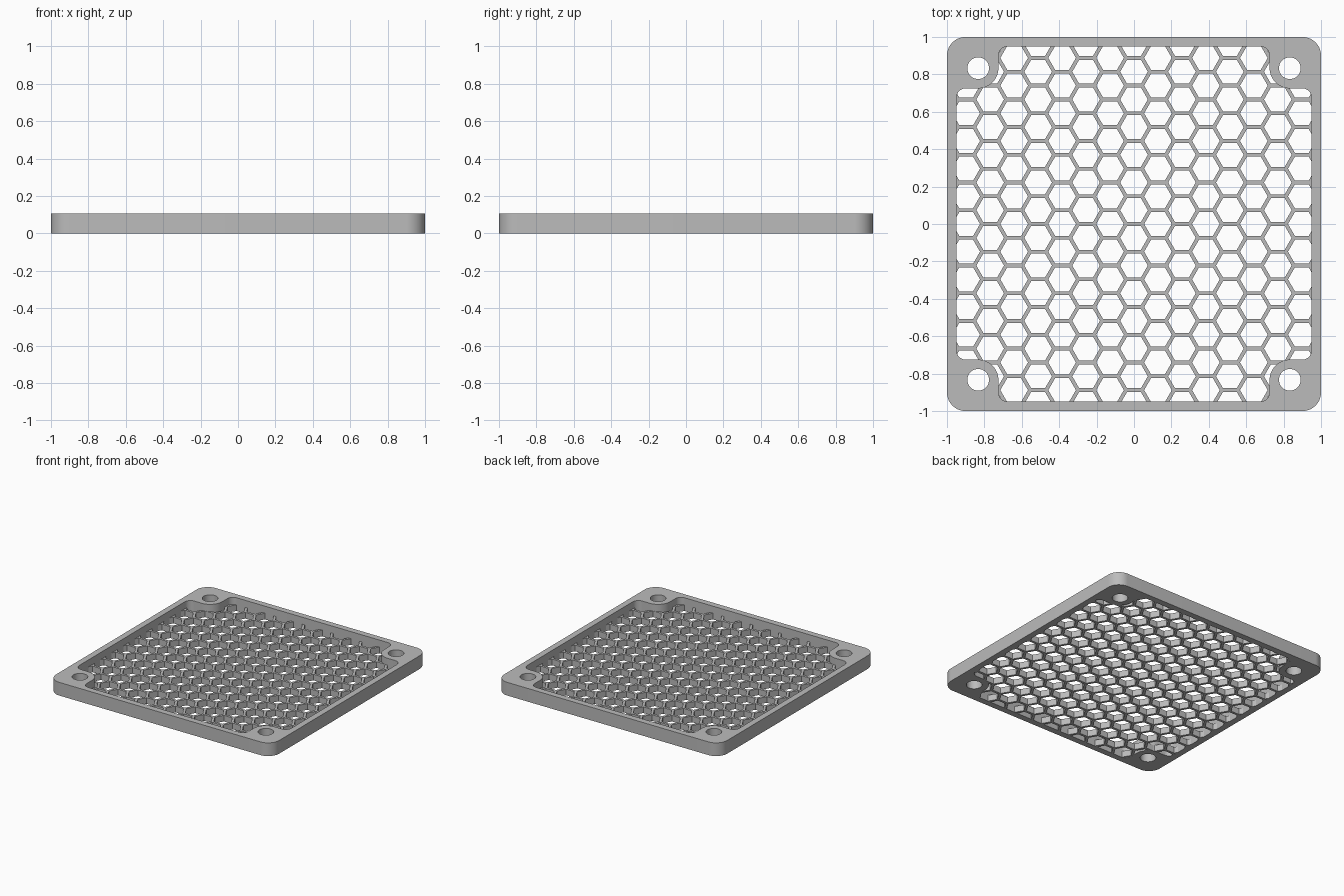
import bpy, bmesh, math

cube = bpy.data.objects.get("Cube")
if cube:
    bpy.data.objects.remove(cube, do_unlink=True)

HEIGHT = 0.107       # frame thickness
GRILLE = 0.05        # honeycomb thickness
INNER = 0.95         # half width of the opening
SCREW = 0.833        # screw hole position
BOSS = 0.108         # radius of the material round each screw
FILLET = 0.05
PITCH = 0.148        # spacing of honeycomb cells
WALL = 0.02

grey = bpy.data.materials.new("grey plastic")
grey.use_nodes = True
colour = (0.5, 0.5, 0.5, 1)
grey.diffuse_color = colour
grey.node_tree.nodes["Principled BSDF"].inputs["Base Color"].default_value = colour


def arc(cx, cy, r, start, end, steps=12):
    return [(cx + r * math.cos(math.radians(start + (end - start) * i / steps)),
             cy + r * math.sin(math.radians(start + (end - start) * i / steps)))
            for i in range(steps + 1)]


def four_corners(points):
    """Repeat a corner's points round the four quarter turns."""
    result = []
    for turn in range(4):
        for x, y in points:
            for _ in range(turn):
                x, y = -y, x
            result.append((x, y))
    return result


def prisms(name, outlines, bottom, top):
    """One object made of upright prisms, one for each outline."""
    bm = bmesh.new()
    for outline in outlines:
        face = bm.faces.new([bm.verts.new((x, y, bottom)) for x, y in outline])
        sides = bmesh.ops.extrude_face_region(bm, geom=[face])["geom"]
        for v in sides:
            if isinstance(v, bmesh.types.BMVert):
                v.co.z = top
    bmesh.ops.recalc_face_normals(bm, faces=bm.faces)
    mesh = bpy.data.meshes.new(name)
    bm.to_mesh(mesh)
    bm.free()
    mesh.materials.append(grey)
    obj = bpy.data.objects.new(name, mesh)
    bpy.context.collection.objects.link(obj)
    return obj


def cut(obj, outlines):
    """Cut prisms right through an object."""
    cutter = prisms("cutter", outlines, -0.1, 0.3)
    cutter.hide_render = True
    mod = obj.modifiers.new("cut", "BOOLEAN")
    mod.operation = "DIFFERENCE"
    mod.solver = "EXACT"
    mod.object = cutter
    bpy.context.view_layer.objects.active = obj
    bpy.ops.object.modifier_apply(modifier=mod.name)
    bpy.data.objects.remove(cutter, do_unlink=True)


def opening(grow=0):
    """Opening outline that bends round the four screw bosses."""
    side = INNER + grow
    edge = SCREW - BOSS + grow
    f = FILLET
    return four_corners(arc(side - f, edge - f, f, 0, 90, 6)
                        + arc(SCREW, SCREW, SCREW - edge, 270, 180)
                        + arc(edge - f, side - f, f, 0, 90, 6))


# Frame with its opening and screw holes
frame = prisms("frame", [four_corners(arc(0.9, 0.9, 0.1, 0, 90, 16))], 0, HEIGHT)
holes = [arc(sx * SCREW, sy * SCREW, 0.058, 0, 348.75, 31)
         for sx in (-1, 1) for sy in (-1, 1)]
cut(frame, [opening()] + holes)

# Honeycomb grille, tucked slightly into the frame
grille = prisms("honeycomb_grille", [opening(0.004)], 0.0003, GRILLE)
column = PITCH * math.sqrt(3) / 2
cell = (PITCH - WALL) / math.sqrt(3)
cells = []
for i in range(-8, 9):
    for j in range(-8, 8):
        cy = (j + (0.5 if i % 2 == 0 else 0)) * PITCH
        cells.append(arc(i * column, cy, cell, 0, 300, 5))
cut(grille, cells)

# Smooth rounded walls, crisp edges
for obj in (frame, grille):
    bpy.ops.object.select_all(action="DESELECT")
    obj.select_set(True)
    bpy.context.view_layer.objects.active = obj
    bpy.ops.object.shade_smooth_by_angle(angle=math.radians(30))
